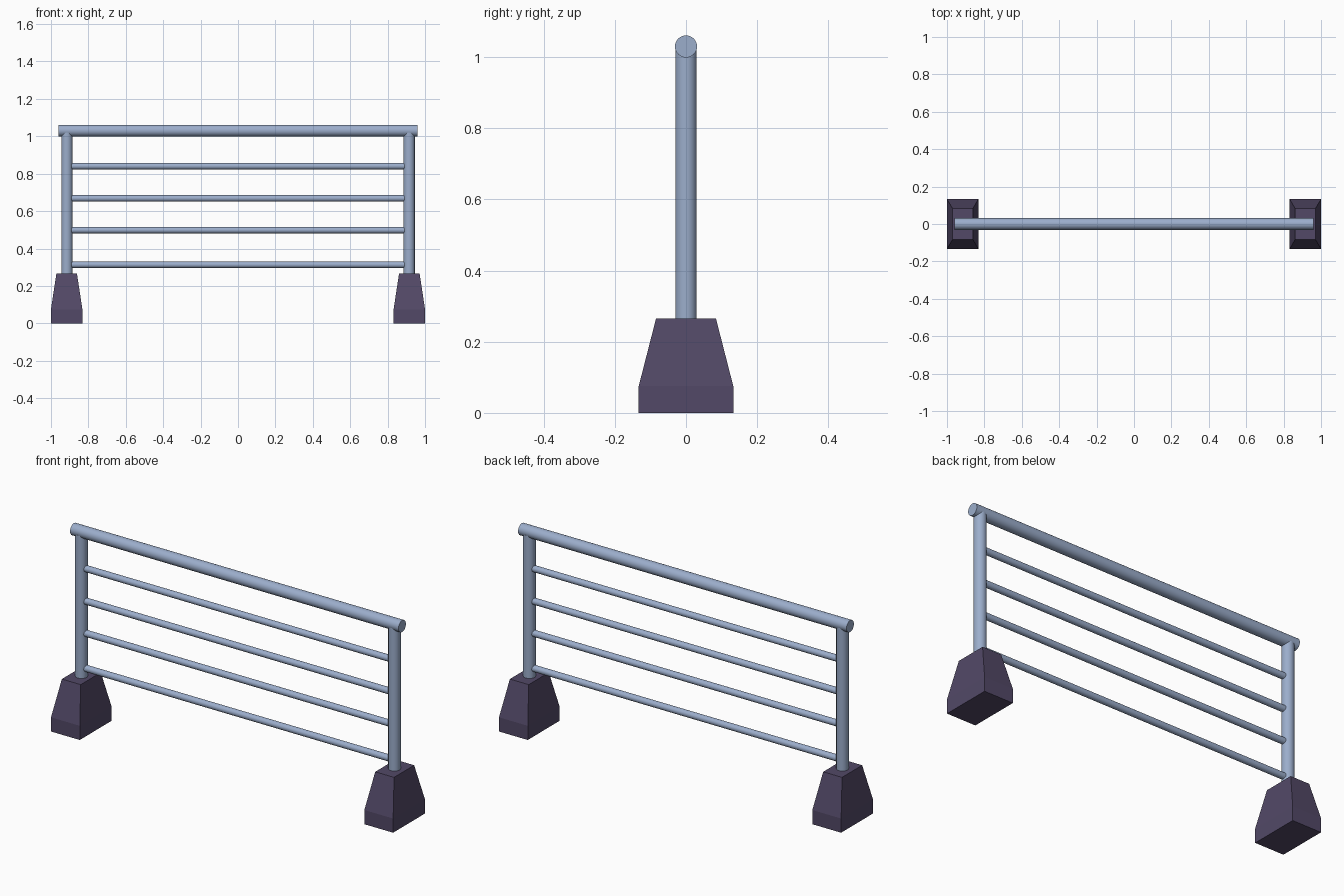
import bpy, bmesh, math
from mathutils import Vector

if "Cube" in bpy.data.objects:
    bpy.data.objects.remove(bpy.data.objects["Cube"])


def material(name, rgb):
    m = bpy.data.materials.new(name)
    m.diffuse_color = (*rgb, 1)
    m.use_nodes = True
    m.node_tree.nodes["Principled BSDF"].inputs["Base Color"].default_value = m.diffuse_color
    return m


STEEL = material("blue grey steel", (0.33, 0.42, 0.60))
BASE = material("dark purple base", (0.085, 0.066, 0.135))


def tube(name, a, b, radius, sides=32):
    a, b = Vector(a), Vector(b)
    bpy.ops.mesh.primitive_cylinder_add(
        vertices=sides, radius=radius, depth=(b - a).length, location=(a + b) / 2,
        rotation=(b - a).to_track_quat('Z', 'Y').to_euler())
    ob = bpy.context.object
    ob.name = name
    ob.data.materials.append(STEEL)
    bpy.ops.object.shade_smooth_by_angle(angle=math.radians(35))


def footing(name, x):
    # block with a tapered upper part, lofted through three rectangles
    bm = bmesh.new()
    rings = []
    for z, hx, hy in ((0, 0.084, 0.133), (0.075, 0.084, 0.133), (0.266, 0.055, 0.084)):
        rings.append([bm.verts.new((x + sx * hx, sy * hy, z))
                      for sx, sy in ((-1, -1), (1, -1), (1, 1), (-1, 1))])
    for lo, hi in zip(rings, rings[1:]):
        for i in range(4):
            j = (i + 1) % 4
            bm.faces.new((lo[i], lo[j], hi[j], hi[i]))
    bm.faces.new(rings[0][::-1])
    bm.faces.new(rings[-1])
    me = bpy.data.meshes.new(name)
    bm.to_mesh(me)
    bm.free()
    me.materials.append(BASE)
    bpy.context.collection.objects.link(bpy.data.objects.new(name, me))


# Posts and footings on both sides
for side, s in (("left", -1), ("right", 1)):
    footing(side + "_footing", s * 0.916)
    tube(side + "_post", (s * 0.915, 0, 0.25), (s * 0.915, 0, 1.02), 0.03)

# Thick handrail
tube("top_handrail", (-0.96, 0, 1.03), (0.96, 0, 1.03), 0.031)

# Thin horizontal bars
for i, z in enumerate((0.313, 0.498, 0.668, 0.84)):
    tube(f"cross_bar_{i + 1}", (-0.895, 0, z), (0.895, 0, z), 0.017, 24)
